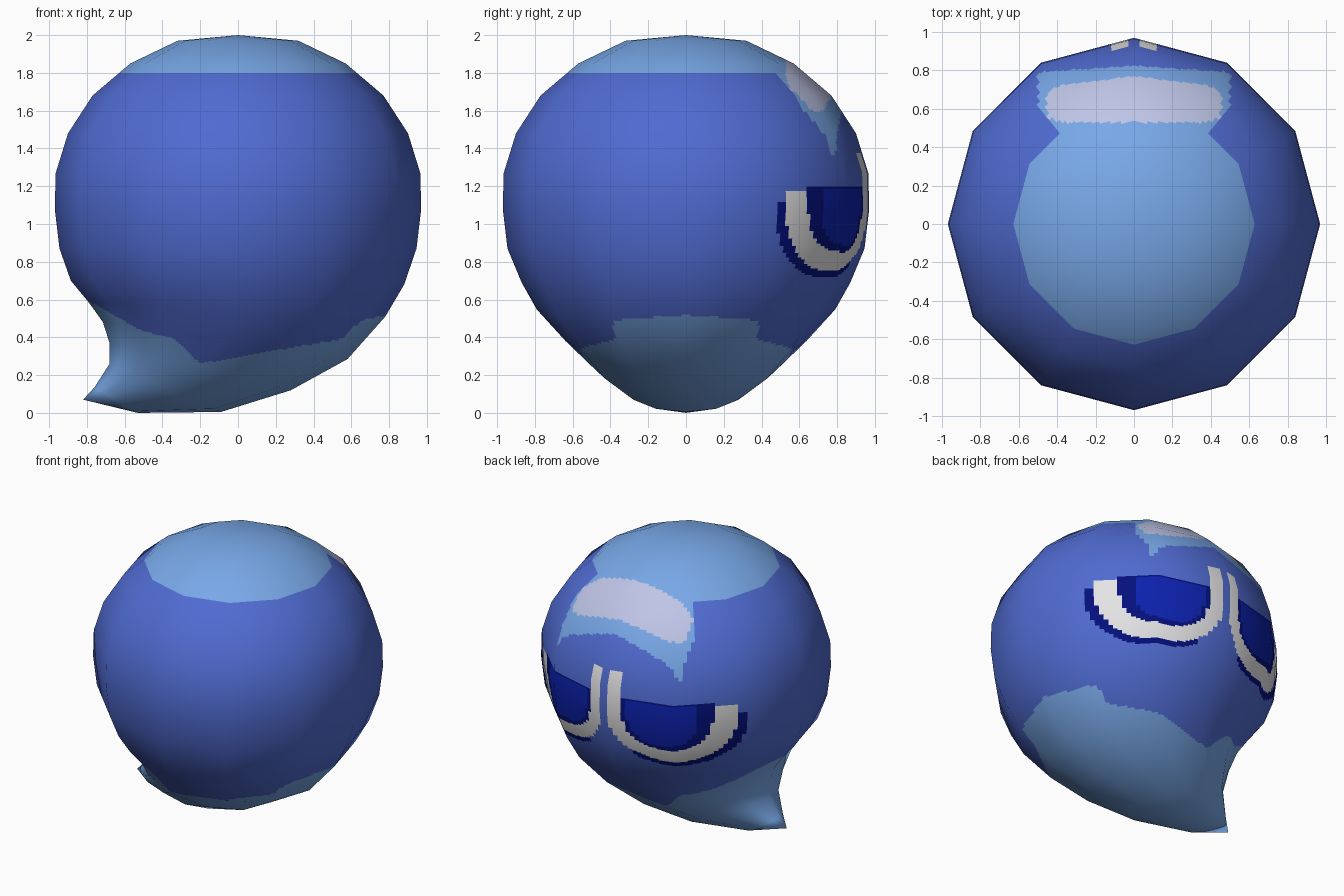
import bpy, bmesh
from math import cos, sin, pi, atan2, degrees
from mathutils import Vector

cube = bpy.data.objects.get("Cube")
if cube:
    bpy.data.objects.remove(cube)

SIDES = 12


def linear(c):
    c /= 255
    return c / 12.92 if c < 0.04045 else ((c + 0.055) / 1.055) ** 2.4


def make_material(name, rgb):
    col = [linear(c) for c in rgb] + [1]
    mat = bpy.data.materials.new(name)
    mat.use_nodes = True
    mat.diffuse_color = col
    node = mat.node_tree.nodes["Principled BSDF"]
    node.inputs["Base Color"].default_value = col
    node.inputs["Roughness"].default_value = 0.8
    return mat


PALETTE = {
    "body_blue": (80, 107, 209),
    "light_blue": (120, 168, 232),
    "pale_lavender": (190, 197, 230),
    "eye_white": (228, 228, 230),
    "navy": (4, 16, 125),
    "iris_blue": (12, 34, 175),
}
NAMES = list(PALETTE)

# Rings from crown to tail: left x, right x, left z, right z, half depth
UPPER = [(1.97, .32), (1.85, .57), (1.68, .77), (1.48, .90),
         (1.27, .965), (1.08, .97), (.87, .945)]
LOWER = [(-.885, .88, .70, .68, .87), (-.79, .78, .585, .51, .79),
         (-.715, .58, .48, .285, .64), (-.68, .28, .37, .12, .497),
         (-.68, -.09, .26, .005, .32), (-.76, -.53, .135, 0, .13)]
RINGS = [(-r, r, z, z, r) for z, r in UPPER] + LOWER


def ring_points(xl, xr, zl, zr, depth):
    for j in range(SIDES):
        a = 2 * pi * j / SIDES
        t = (1 + cos(a)) / 2
        yield (xl + (xr - xl) * t, depth * sin(a), zl + (zr - zl) * t)


def curve(x, pts):
    """Piecewise linear height at x."""
    for (x0, v0), (x1, v1) in zip(pts, pts[1:]):
        if x <= x1:
            return v0 + (v1 - v0) * (x - x0) / (x1 - x0)
    return pts[-1][1]


TAIL_EDGE = [(-.8, .6), (-.5, .43), (-.35, .40), (-.2, .26), (.3, .35),
             (.55, .39), (.65, .49), (.8, .52)]


def in_cup(phi, z, centre, half, rim, bottom):
    """Inside a U shape: straight sides above the rim, rounded below."""
    u = abs(phi - centre) / half
    v = max(0, (rim - z) / (rim - bottom))
    return u ** 2.3 + v ** 2.3 < 1


def eye_colour(phi, z):
    if in_cup(phi, z, 27, 19, 1.08, .85):
        if z > 1.2:
            return None
        iris = in_cup(phi, z, 25, 15, 1.08, .88) and z < 1.185
        return "iris_blue" if iris else "navy"
    top = 1.37 if phi < 15 else 1.18
    if z < top and in_cup(phi, z, 28.8, 27.2, 1.08, .75):
        return "eye_white"
    if z < 1.12 and phi > 12 and in_cup(phi, z, 30, 30.5, 1.08, .715):
        return "navy"
    return None


def face_colour(p):
    x, y, z = abs(p.x), p.y, p.z
    if y > 0 and .6 < z < 1.4:
        eye = eye_colour(degrees(atan2(x, y)), z)
        if eye:
            return eye
    # Forehead shine and its border
    if z > 1.35 and y > .4:
        top = .72 + .05 * max(0, 1 - x / .4)
        mid, half = (top + .53) / 2, (top - .53) / 2
        corner = max(0, (x - .36) / .095)
        if corner ** 2 + (abs(y - mid) / half) ** 4 < 1:
            return "pale_lavender"
        edge = min(.5, .39 + (y - .48) * .75)
        if .48 < y < .79 + .035 * (1 - x / .5) and x < edge:
            return "light_blue"
    if z > 1.8 or z < curve(p.x, TAIL_EDGE):
        return "light_blue"
    return "body_blue"


# Faceted body: lofted rings closed by a crown point and a tail tip
bm = bmesh.new()
loops = [[bm.verts.new(p) for p in ring_points(*ring)] for ring in RINGS]
crown = bm.verts.new((0, 0, 2))
tip = bm.verts.new((-.82, 0, .07))
for j in range(SIDES):
    k = (j + 1) % SIDES
    bm.faces.new((crown, loops[0][j], loops[0][k]))
    bm.faces.new((tip, loops[-1][k], loops[-1][j]))
    for a, b in zip(loops, loops[1:]):
        bm.faces.new((a[j], b[j], b[k], a[k]))
bmesh.ops.recalc_face_normals(bm, faces=bm.faces[:])
bm.normal_update()

# Split facets finely for the painted areas, carrying the smooth normals along
layer = bm.verts.layers.float_vector.new("soft_normal")
for v in bm.verts:
    v[layer] = v.normal
bmesh.ops.subdivide_edges(bm, edges=bm.edges[:], cuts=15, use_grid_fill=True)
bmesh.ops.bisect_plane(bm, geom=bm.verts[:] + bm.edges[:] + bm.faces[:],
                       plane_co=(0, 0, 1.8), plane_no=(0, 0, 1))
for f in bm.faces:
    f.smooth = True
    f.material_index = NAMES.index(face_colour(f.calc_center_median()))
normals = [Vector(v[layer]).normalized() for v in bm.verts]
bm.verts.layers.float_vector.remove(layer)

mesh = bpy.data.meshes.new("round_body")
bm.to_mesh(mesh)
bm.free()
for name, rgb in PALETTE.items():
    mesh.materials.append(make_material(name, rgb))
mesh.normals_split_custom_set_from_vertices(normals)
body = bpy.data.objects.new("round_body", mesh)
bpy.context.collection.objects.link(body)
